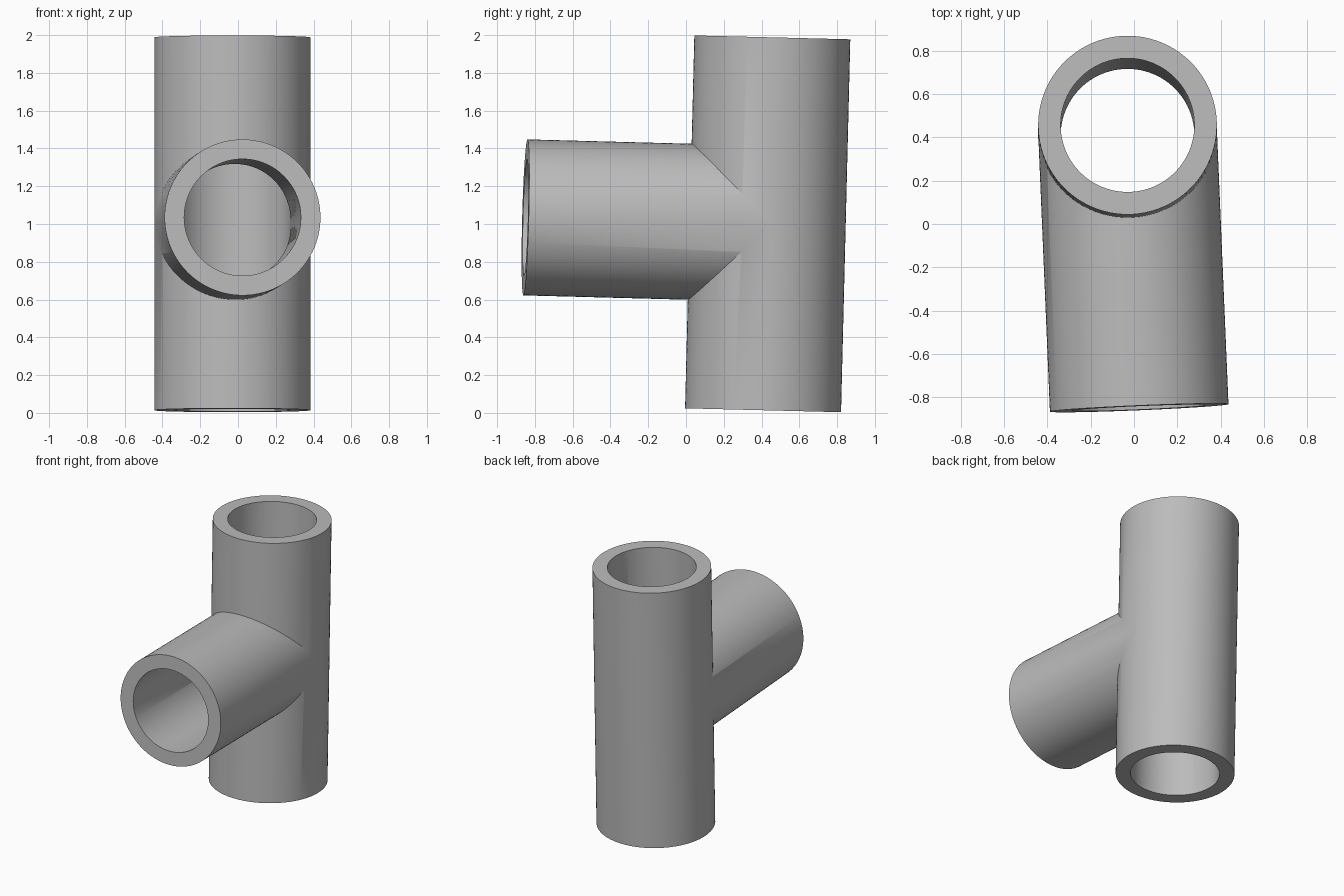
import bpy
import math
from mathutils import Vector

cube = bpy.data.objects.get("Cube")
if cube:
    bpy.data.objects.remove(cube, do_unlink=True)

OUTER, BORE = 0.413, 0.309
bottom = Vector((-0.03, 0.408, 0.014))
top = Vector((-0.03, 0.457, 1.988))
middle = (bottom + top) / 2
branch_end = Vector((0.024, -0.85, 1.035))

grey = bpy.data.materials.new("plain_grey")
grey.use_nodes = True
colour = (0.5, 0.5, 0.5, 1)
grey.diffuse_color = colour
grey.node_tree.nodes["Principled BSDF"].inputs["Base Color"].default_value = colour


def rod(name, start, end, radius, extra=0.0):
    """Cylinder between two points, lengthened past its end by extra."""
    axis = (end - start).normalized()
    end = end + axis * extra
    bpy.ops.mesh.primitive_cylinder_add(
        vertices=96, radius=radius, depth=(end - start).length,
        location=(start + end) / 2, rotation=axis.to_track_quat('Z', 'Y').to_euler())
    obj = bpy.context.object
    obj.name = name
    obj.data.materials.append(grey)
    return obj


def combine(target, tool, operation):
    """Apply a boolean and remove the used tool."""
    mod = target.modifiers.new(operation.lower(), 'BOOLEAN')
    mod.operation = operation
    mod.solver = 'EXACT'
    mod.object = tool
    bpy.context.view_layer.objects.active = target
    bpy.ops.object.modifier_apply(modifier=mod.name)
    bpy.data.objects.remove(tool, do_unlink=True)


# Solid outer shape: upright pipe with a side branch
tee = rod("pipe_tee", bottom, top, OUTER)
combine(tee, rod("branch", middle, branch_end, OUTER), 'UNION')

# Bores through both pipes
down = (bottom - top).normalized()
combine(tee, rod("upright_bore", bottom + down * 0.1, top, BORE, 0.1), 'DIFFERENCE')
combine(tee, rod("branch_bore", middle, branch_end, BORE, 0.1), 'DIFFERENCE')

# Smooth walls with crisp rims and joint
bpy.ops.object.select_all(action='DESELECT')
tee.select_set(True)
bpy.context.view_layer.objects.active = tee
bpy.ops.object.shade_smooth_by_angle(angle=math.radians(30))
